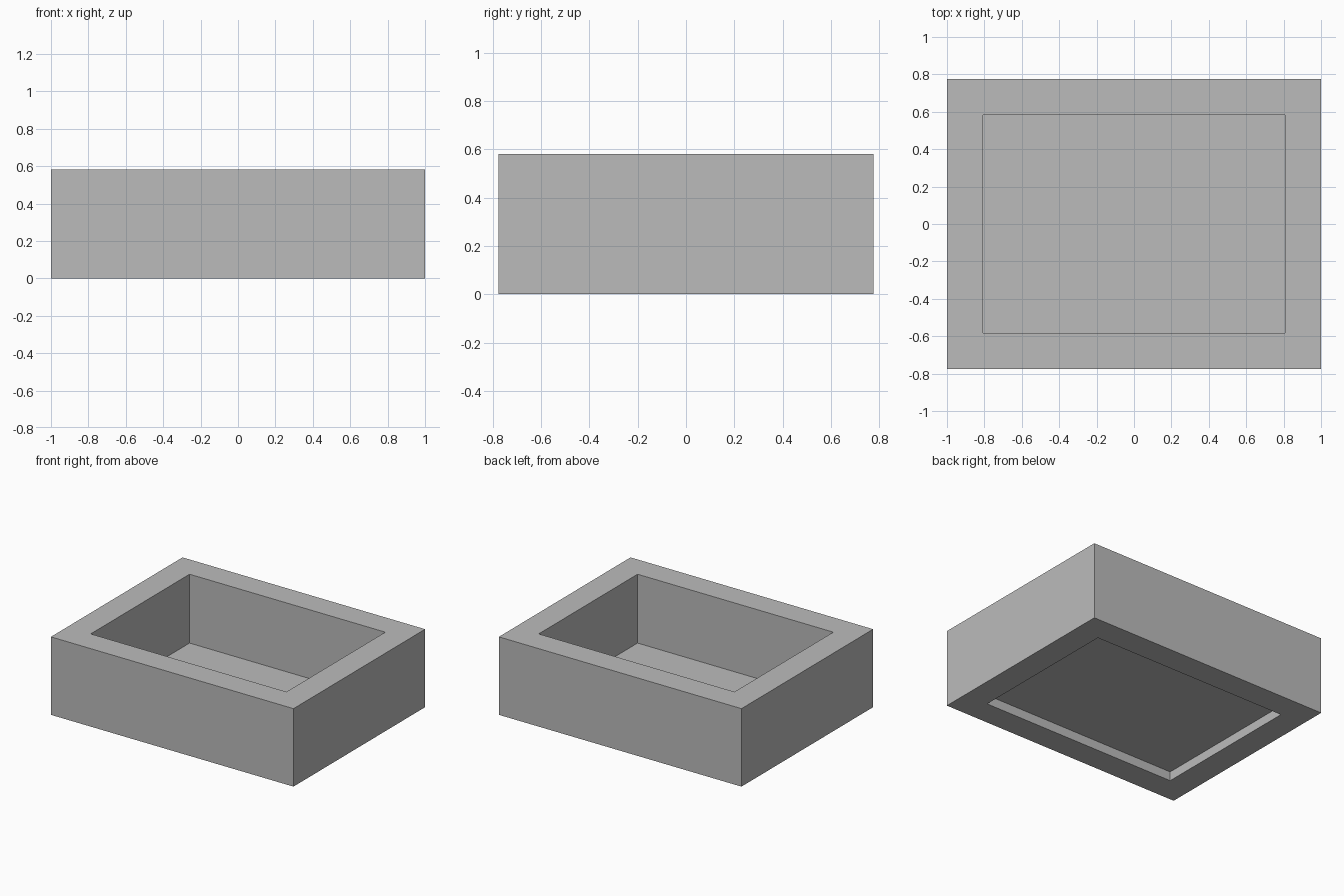
import bpy
import bmesh

cube = bpy.data.objects.get("Cube")
if cube:
    bpy.data.objects.remove(cube, do_unlink=True)

HALF_X, HALF_Y, HEIGHT = 1.0, 0.775, 0.581
WALL = 0.193
FLOOR_Z = 0.068

grey = bpy.data.materials.new("plain grey")
grey.use_nodes = True
colour = (0.5, 0.5, 0.5, 1)
grey.diffuse_color = colour
grey.node_tree.nodes["Principled BSDF"].inputs["Base Color"].default_value = colour


def ring(bm, inset, z):
    """Four corners of a rectangle inset from the outer edge."""
    x, y = HALF_X - inset, HALF_Y - inset
    return [bm.verts.new((sx * x, sy * y, z))
            for sx, sy in ((-1, -1), (1, -1), (1, 1), (-1, 1))]


def finish(bm, name):
    mesh = bpy.data.meshes.new(name)
    bm.to_mesh(mesh)
    bm.free()
    mesh.materials.append(grey)
    obj = bpy.data.objects.new(name, mesh)
    bpy.context.collection.objects.link(obj)
    return obj


# Thick rectangular wall, open at top and bottom
bm = bmesh.new()
rings = [ring(bm, 0, 0), ring(bm, 0, HEIGHT),
         ring(bm, WALL, HEIGHT), ring(bm, WALL, 0)]
for a, b in zip(rings, rings[1:] + rings[:1]):
    for i in range(4):
        j = (i + 1) % 4
        bm.faces.new((a[i], a[j], b[j], b[i]))
bmesh.ops.recalc_face_normals(bm, faces=bm.faces[:])
finish(bm, "outer_wall")

# Thin floor sheet, raised above the bottom edge
bm = bmesh.new()
bm.faces.new(ring(bm, WALL, FLOOR_Z))
finish(bm, "floor")
